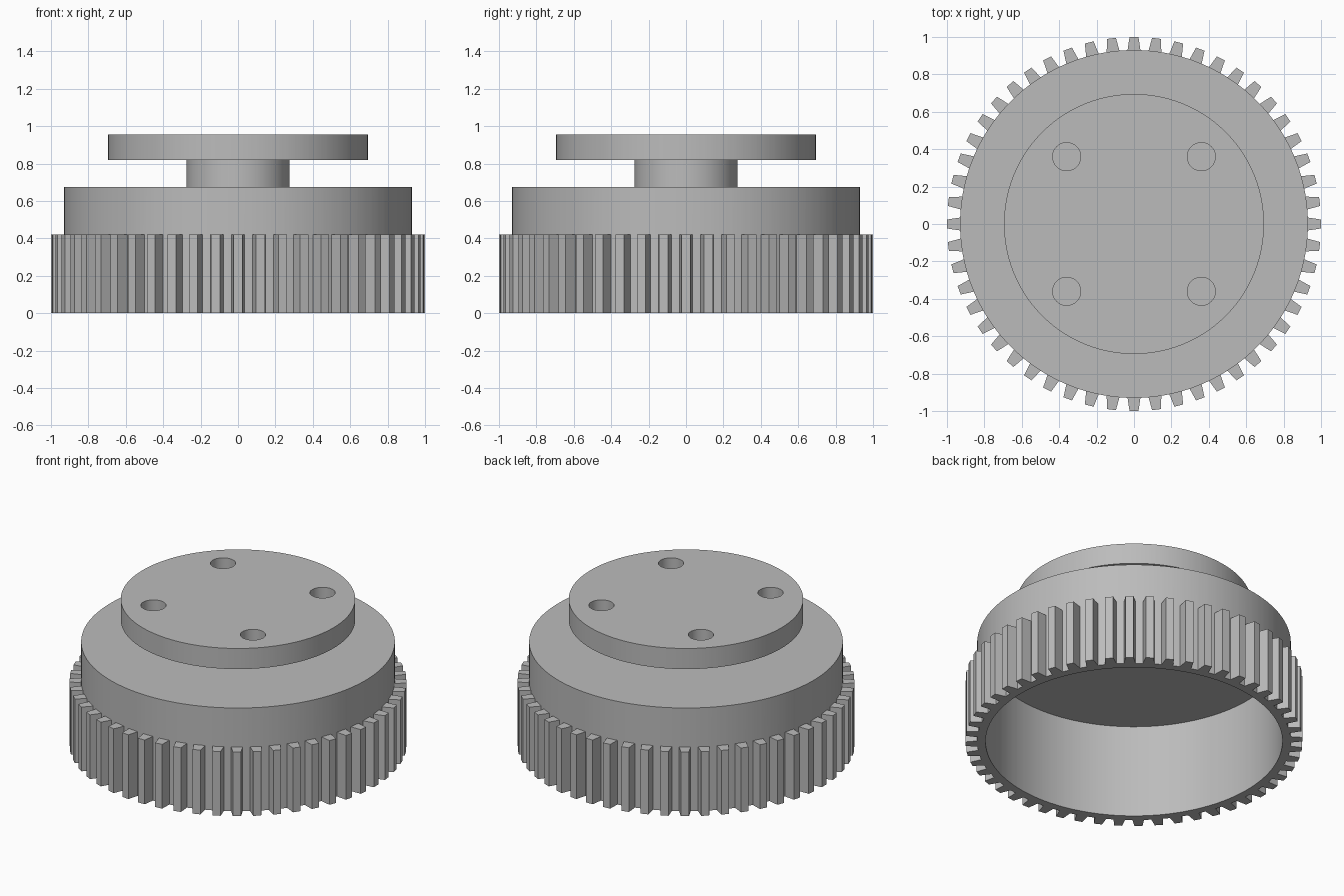
import bpy, bmesh, math

cube = bpy.data.objects.get("Cube")
if cube:
    bpy.data.objects.remove(cube, do_unlink=True)

# Single plain grey
grey = bpy.data.materials.new("grey")
color = (0.5, 0.5, 0.5, 1)
grey.diffuse_color = color
grey.use_nodes = True
grey.node_tree.nodes["Principled BSDF"].inputs["Base Color"].default_value = color

TEETH = 52
ROOT, TIP = 0.93, 1.0
# One tooth: (angle from tooth centre, radius), ending mid gap
TOOTH = [(-0.037, ROOT), (-0.024, TIP), (0.024, TIP), (0.037, ROOT),
         (math.pi / TEETH, ROOT)]
OUTLINE = [(math.tau * i / TEETH + a, r) for i in range(TEETH) for a, r in TOOTH]


def smooth(obj):
    bpy.ops.object.select_all(action="DESELECT")
    obj.select_set(True)
    bpy.context.view_layer.objects.active = obj
    bpy.ops.object.shade_smooth_by_angle(angle=math.radians(25))


def loft(name, rings):
    """Skin a stack of (radius, z) rings and cap both ends; radius None is the toothed outline."""
    bm = bmesh.new()
    loops = []
    for radius, z in rings:
        loops.append([bm.verts.new(((radius or r) * math.cos(a), (radius or r) * math.sin(a), z))
                      for a, r in OUTLINE])
    n = len(OUTLINE)
    for low, high in zip(loops, loops[1:]):
        for i in range(n):
            j = (i + 1) % n
            bm.faces.new((low[i], low[j], high[j], high[i]))
    bm.faces.new(loops[0])
    bm.faces.new(loops[-1])
    bmesh.ops.remove_doubles(bm, verts=bm.verts, dist=0.0001)
    bmesh.ops.recalc_face_normals(bm, faces=bm.faces)
    mesh = bpy.data.meshes.new(name)
    bm.to_mesh(mesh)
    bm.free()
    mesh.materials.append(grey)
    obj = bpy.data.objects.new(name, mesh)
    bpy.context.collection.objects.link(obj)
    return obj


# Hollow drum with the toothed band around its lower part
smooth(loft("toothed_drum", [(0.88, 0.61), (0.88, 0), (None, 0), (None, 0.42),
                             (ROOT, 0.42), (ROOT, 0.675), (0.3, 0.675)]))

# Neck between drum and flange
smooth(loft("neck", [(0.275, 0.66), (0.275, 0.83)]))

# Flange with four bolt holes
flange = loft("flange", [(0.695, 0.82), (0.695, 0.955)])
for sx in (-1, 1):
    for sy in (-1, 1):
        bpy.ops.mesh.primitive_cylinder_add(vertices=48, radius=0.075, depth=0.4,
                                            location=(0.36 * sx, 0.36 * sy, 0.89))
        cutter = bpy.context.object
        cutter.name = "bolt_hole_cutter"
        cutter.data.materials.append(grey)
        cut = flange.modifiers.new("bolt_hole", "BOOLEAN")
        cut.operation = "DIFFERENCE"
        cut.object = cutter
        bpy.context.view_layer.objects.active = flange
        bpy.ops.object.modifier_apply(modifier=cut.name)
        bpy.data.objects.remove(cutter, do_unlink=True)
smooth(flange)
